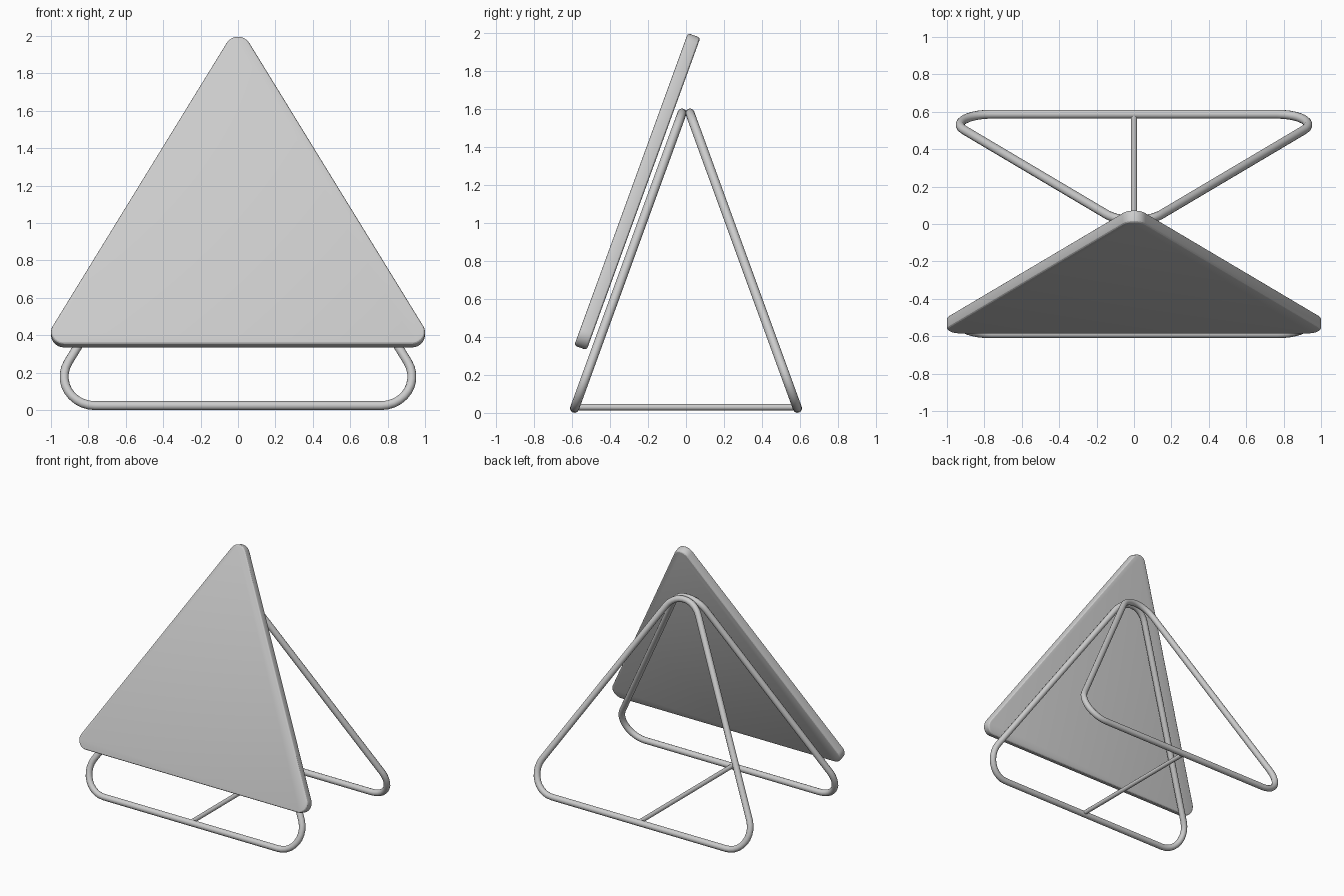
import bpy, bmesh
from math import sin, cos, radians, sqrt

cube = bpy.data.objects.get("Cube")
if cube:
    bpy.data.objects.remove(cube, do_unlink=True)

TILT = radians(20)          # lean of the board and both loops
TUBE = 0.024                # loop tube radius
FOOT = 0.587                # distance of each loop's base from the centre


def material(name, rgb):
    m = bpy.data.materials.new(name)
    m.use_nodes = True
    m.diffuse_color = (*rgb, 1)
    m.node_tree.nodes["Principled BSDF"].inputs["Base Color"].default_value = (*rgb, 1)
    return m


grey = material("light_grey", (0.6, 0.6, 0.6))


def rounded_triangle(width, r, steps=10):
    """Equilateral outline with round corners, base on y = 0."""
    side = width - 2 * r
    centres = [(side / 2, r), (0, r + side * sqrt(3) / 2), (-side / 2, r)]
    points = []
    for k, (cx, cy) in enumerate(centres):
        for i in range(steps + 1):
            a = radians(-90 + 120 * (k + i / steps))
            points.append((cx + r * cos(a), cy + r * sin(a), 0))
    return points


def finish(obj, angle):
    bpy.ops.object.select_all(action="DESELECT")
    obj.select_set(True)
    bpy.context.view_layer.objects.active = obj
    if obj.type == "CURVE":
        bpy.ops.object.convert(target="MESH")
        obj = bpy.context.object
    obj.data.materials.clear()
    obj.data.materials.append(grey)
    bpy.ops.object.shade_smooth_by_angle(angle=radians(angle))
    return obj


def tube(name, points, radius, cyclic):
    curve = bpy.data.curves.new(name, "CURVE")
    curve.dimensions = "3D"
    curve.bevel_depth = radius
    curve.bevel_resolution = 4
    curve.use_fill_caps = not cyclic
    spline = curve.splines.new("POLY")
    spline.points.add(len(points) - 1)
    for p, co in zip(spline.points, points):
        p.co = (*co, 1)
    spline.use_cyclic_u = cyclic
    obj = bpy.data.objects.new(name, curve)
    bpy.context.collection.objects.link(obj)
    return finish(obj, 40)


# Two leaning tube loops that meet at the top
for name, turn, y in (("front_loop", 0, -FOOT), ("back_loop", 180, FOOT)):
    loop = tube(name, rounded_triangle(1.86, 0.165), TUBE, True)
    loop.rotation_euler = (radians(90) - TILT, 0, radians(turn))
    loop.location = (0, y, TUBE)

# Floor bar joining the loops
tube("cross_bar", [(0, -FOOT, 0.03), (0, FOOT, 0.03)], 0.017, False)

# Triangular board with softened rims, resting just ahead of the front loop
bm = bmesh.new()
base = bm.faces.new([bm.verts.new(p) for p in rounded_triangle(2.0, 0.07)])
top = bmesh.ops.extrude_face_region(bm, geom=[base])["geom"]
bmesh.ops.translate(bm, vec=(0, 0, 0.07),
                    verts=[v for v in top if isinstance(v, bmesh.types.BMVert)])
bmesh.ops.recalc_face_normals(bm, faces=bm.faces)
rims = [e for e in bm.edges if abs(e.verts[0].co.z - e.verts[1].co.z) < 0.001]
bmesh.ops.bevel(bm, geom=rims, offset=0.014, segments=3, profile=0.5, affect="EDGES")
mesh = bpy.data.meshes.new("board")
bm.to_mesh(mesh)
bm.free()
board = bpy.data.objects.new("board", mesh)
bpy.context.collection.objects.link(board)
board.rotation_euler = (radians(90) - TILT, 0, 0)
board.location = (0, -0.523, 0.331)
finish(board, 25)
